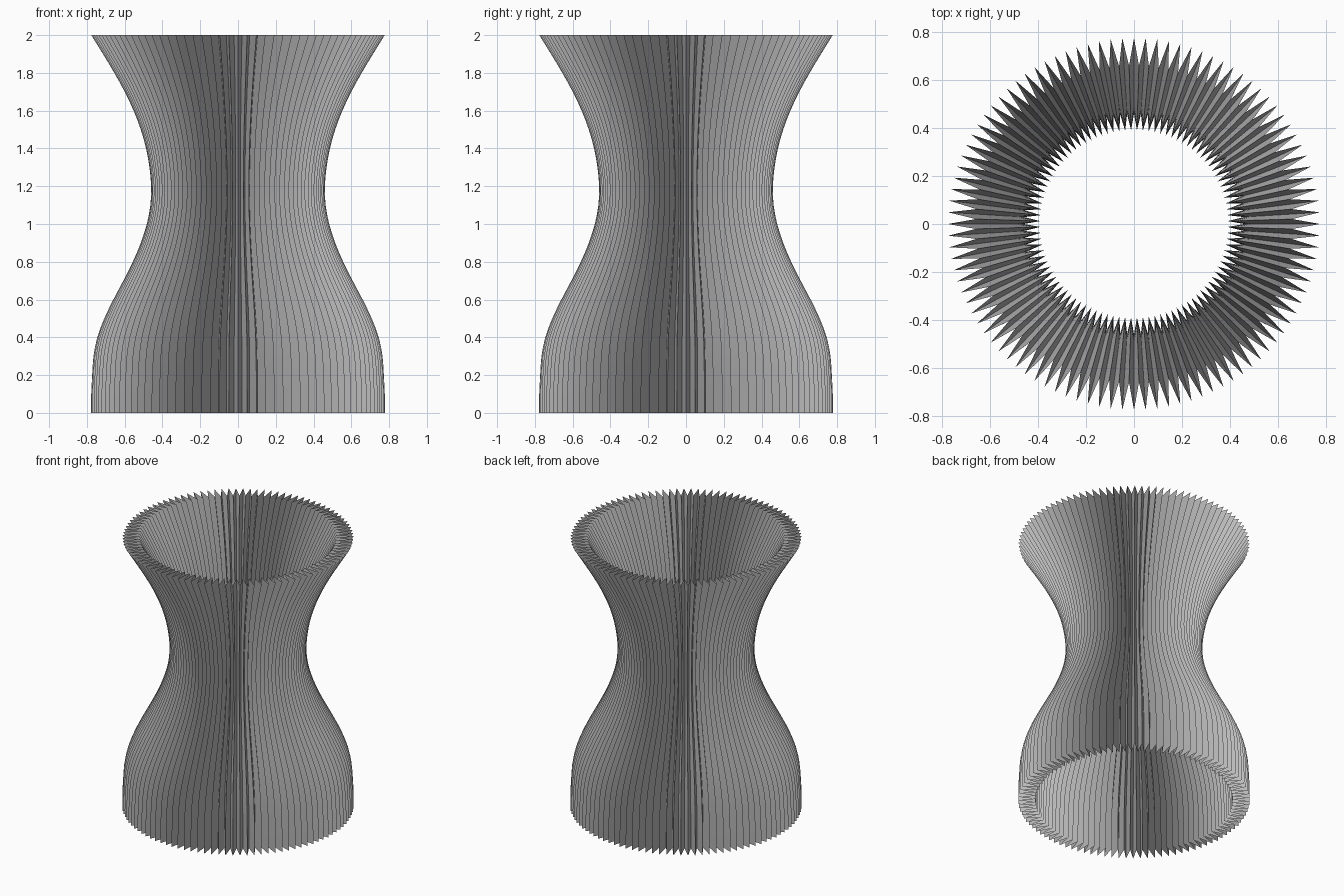
import bpy, bmesh, math

if "Cube" in bpy.data.objects:
    bpy.data.objects.remove(bpy.data.objects["Cube"])

PLEATS = 100
VALLEY = 0.85   # valley radius relative to the ridge radius
# ridge radius at even heights from z = 0 to z = 2
RADII = [0.777, 0.777, 0.772, 0.765, 0.745, 0.708, 0.660, 0.607, 0.557, 0.515, 0.483,
         0.464, 0.460, 0.469, 0.487, 0.515, 0.553, 0.600, 0.655, 0.715, 0.777]
SUB = 2


def radius(t):
    """Smooth interpolation of the profile, t counted in profile steps."""
    i = min(int(t), len(RADII) - 2)
    f = t - i
    b, c = RADII[i], RADII[i + 1]
    a = RADII[i - 1] if i > 0 else 2 * b - c
    d = RADII[i + 2] if i + 2 < len(RADII) else 2 * c - b
    return b + 0.5 * f * (c - a + f * (2*a - 5*b + 4*c - d + f * (3*(b - c) + d - a)))


# pleated wall, open at both ends
bm = bmesh.new()
rows = (len(RADII) - 1) * SUB
n = PLEATS * 2
rings = []
for j in range(rows + 1):
    r = radius(j / SUB)
    ring = []
    for k in range(n):
        a = math.pi * k / PLEATS
        s = r if k % 2 == 0 else r * VALLEY
        ring.append(bm.verts.new((s * math.cos(a), s * math.sin(a), 2 * j / rows)))
    rings.append(ring)
for lo, hi in zip(rings, rings[1:]):
    for k in range(n):
        m = (k + 1) % n
        bm.faces.new((lo[k], lo[m], hi[m], hi[k]))

mesh = bpy.data.meshes.new("pleated_wall")
bm.to_mesh(mesh)
bm.free()
wall = bpy.data.objects.new("pleated_wall", mesh)
bpy.context.collection.objects.link(wall)

grey = bpy.data.materials.new("light grey")
grey.diffuse_color = (0.5, 0.5, 0.5, 1)
grey.use_nodes = True
grey.node_tree.nodes["Principled BSDF"].inputs["Base Color"].default_value = grey.diffuse_color
mesh.materials.append(grey)

# smooth along the height, sharp along the folds
bpy.context.view_layer.objects.active = wall
wall.select_set(True)
bpy.ops.object.shade_smooth_by_angle(angle=math.radians(30))
